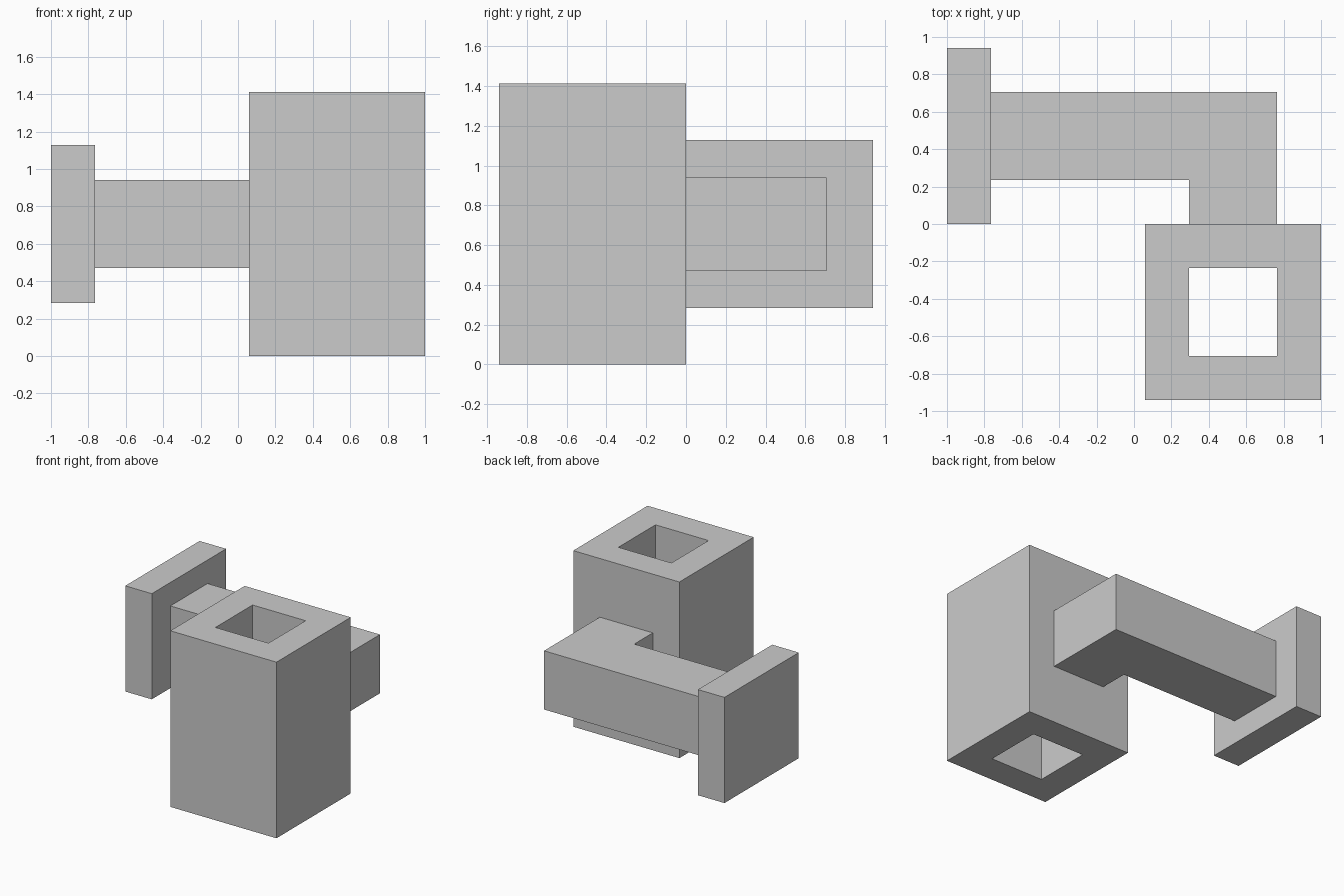
import bpy
import bmesh
from mathutils import Vector

default = bpy.data.objects.get("Cube")
if default:
    bpy.data.objects.remove(default, do_unlink=True)

# The design sits on a module grid: 8.5 wide, 8 deep, 6 high
U = 2 / 8.5
ORIGIN = Vector((-1, -4 * U, 0))

grey = bpy.data.materials.new("light_grey")
grey.use_nodes = True
COLOUR = (0.6, 0.6, 0.6, 1)
grey.diffuse_color = COLOUR
grey.node_tree.nodes["Principled BSDF"].inputs["Base Color"].default_value = COLOUR


def finish(name, bm):
    bmesh.ops.recalc_face_normals(bm, faces=bm.faces)
    mesh = bpy.data.meshes.new(name)
    bm.to_mesh(mesh)
    bm.free()
    mesh.materials.append(grey)
    obj = bpy.data.objects.new(name, mesh)
    bpy.context.collection.objects.link(obj)
    return obj


def prism(name, outline, bottom, top):
    """Extrude a plan outline, given in modules, between two heights."""
    bm = bmesh.new()
    verts = [bm.verts.new(ORIGIN + U * Vector((x, y, bottom))) for x, y in outline]
    base = bm.faces.new(verts)
    result = bmesh.ops.extrude_face_region(bm, geom=[base], use_keep_orig=True)
    raised = [v for v in result["geom"] if isinstance(v, bmesh.types.BMVert)]
    bmesh.ops.translate(bm, verts=raised, vec=(0, 0, U * (top - bottom)))
    return finish(name, bm)


def rectangle(x0, x1, y0, y1):
    return [(x0, y0), (x1, y0), (x1, y1), (x0, y1)]


def tube(name, outer, inner, bottom, top):
    """Square block with a shaft running through it from top to bottom."""
    bm = bmesh.new()
    rings = [[bm.verts.new(ORIGIN + U * Vector((x, y, z))) for x, y in outline]
             for outline, z in ((outer, bottom), (outer, top), (inner, top), (inner, bottom))]
    for a, b in zip(rings, rings[1:] + rings[:1]):
        for i in range(4):
            j = (i + 1) % 4
            bm.faces.new((a[i], a[j], b[j], b[i]))
    return finish(name, bm)


# Hollow block
tube("hollow_block", rectangle(4.5, 8.5, 0, 4), rectangle(5.5, 7.5, 1, 3), 0, 6)

# L-shaped arm from the back of the block to the end plate
prism("bent_arm", [(1, 5), (5.5, 5), (5.5, 4), (7.5, 4), (7.5, 7), (1, 7)], 2, 4)

# End plate
prism("end_plate", rectangle(0, 1, 4, 8), 1.2, 4.8)
